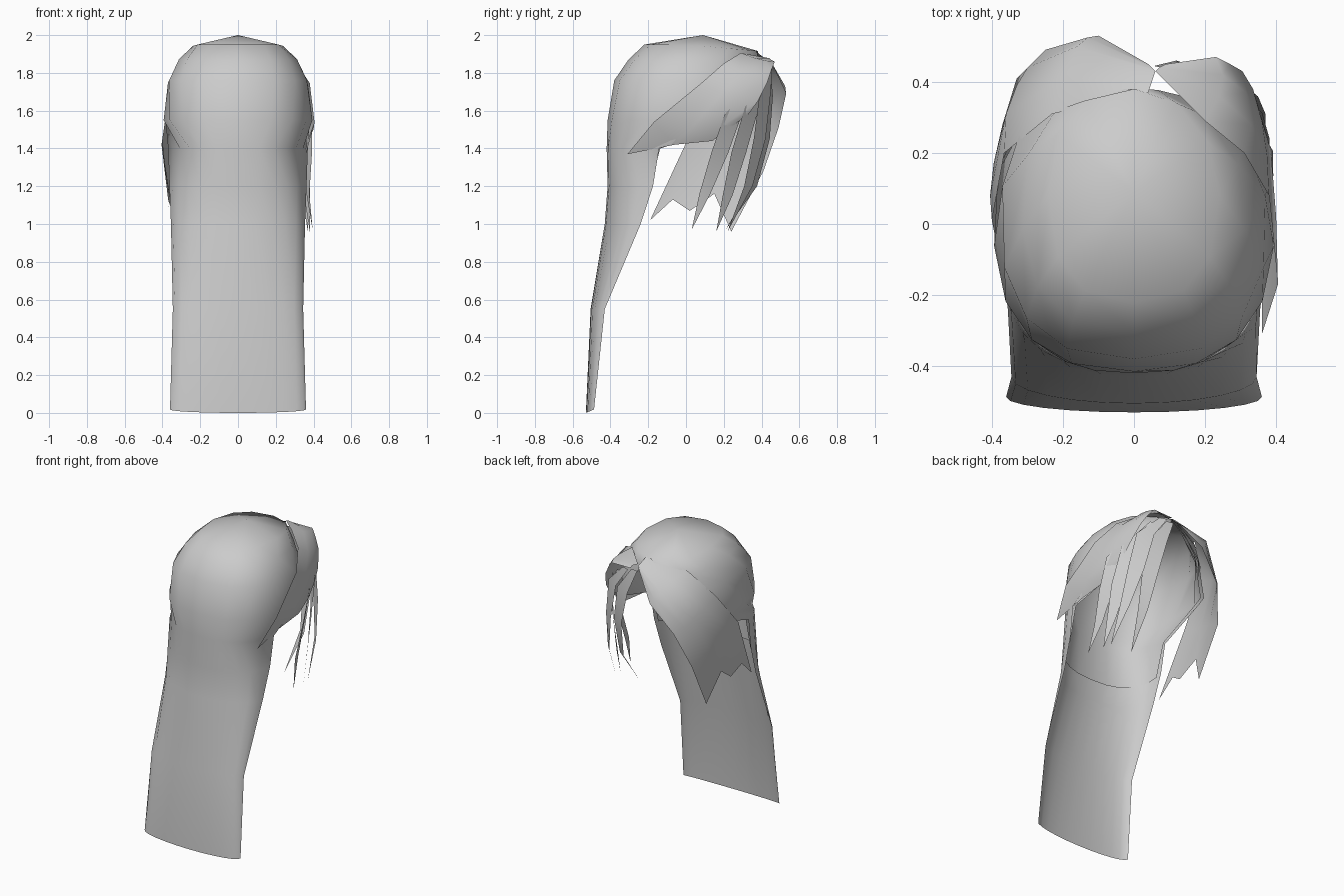
import bpy, bmesh, math
from mathutils import Vector


def make(name, rows, tip=None):
    """Skin a grid of points; optionally fan the first row to a tip point."""
    bm = bmesh.new()
    grid = [[bm.verts.new(p) for p in r] for r in rows]
    for a, b in zip(grid, grid[1:]):
        for i in range(len(a) - 1):
            bm.faces.new((a[i], a[i + 1], b[i + 1], b[i]))
    if tip:
        t = bm.verts.new(tip)
        for i in range(len(grid[0]) - 1):
            bm.faces.new((t, grid[0][i + 1], grid[0][i]))
    bmesh.ops.remove_doubles(bm, verts=bm.verts, dist=0.0005)
    bmesh.ops.recalc_face_normals(bm, faces=bm.faces)
    me = bpy.data.meshes.new(name)
    bm.to_mesh(me)
    bm.free()
    for p in me.polygons:
        p.use_smooth = True
    ob = bpy.data.objects.new(name, me)
    bpy.context.collection.objects.link(ob)
    return ob


# Skull cap flowing into the long back panel: z, half width, centre y, depth, sweep angle
profile = [
    (1.95, .24, .08, .30, 180),
    (1.87, .315, .04, .345, 168),
    (1.76, .375, .01, .39, 150),
    (1.55, .395, .00, .415, 127),
    (1.40, .38, .00, .42, 75),
    (1.20, .365, -.12, .295, 83),
    (1.00, .355, -.24, .19, 90),
    (.55, .345, -.43, .075, 90),
    (.00, .36, -.487, .043, 90),
]


def power(v, p):
    return math.copysign(abs(v) ** p, v)


def shell(rows, inset=0.0, n=12, lift=0.0):
    """Squarish arcs open at the front; the crown dips forward, the last row lifts at its ends."""
    out = []
    for k, (z, a, yc, b, sweep) in enumerate(rows):
        row = []
        for i in range(n + 1):
            t = math.radians(sweep) * (2 * i / n - 1)
            s, c = math.sin(t), math.cos(t)
            p = .8 if z > 1.1 and (c > 0 or s < 0) else 1
            x = (a - inset) * power(s, p)
            y = yc - (b - inset) * power(c, p)
            dz = lift * (1 - c) if k == len(rows) - 1 else 0
            if z > 1.5:
                dz -= .09 * max(0, y)
            row.append((x, y, z + dz))
        out.append(row)
    return out


make("back_hair", shell(profile, lift=.018), (0, .09, 2.0))
# Inner lining that ends at the nape
nape = profile[:5] + [(1.12, .365, -.17, .25, 86)]
make("inner_lining", shell(nape, .018, lift=.06), (0, .09, 1.975))

# Large fringe swept to the left, ending in three points
make("left_fringe", [
    [(.04, .37, 1.915), (-.23, .31, 1.865), (-.365, .20, 1.69), (-.40, .01, 1.45), (-.36, -.19, 1.02)],
    [(.05, .40, 1.89), (-.19, .42, 1.83), (-.36, .31, 1.65), (-.405, .08, 1.42), (-.37, -.07, 1.13)],
    [(.06, .43, 1.87), (-.16, .50, 1.77), (-.33, .39, 1.60), (-.395, .17, 1.38), (-.35, .02, 1.07)],
    [(.05, .44, 1.87), (-.13, .525, 1.73), (-.30, .44, 1.55), (-.37, .28, 1.35), (-.37, .15, 1.16)],
    [(.04, .45, 1.86), (-.10, .53, 1.69), (-.25, .49, 1.51), (-.33, .41, 1.28), (-.32, .24, .96)],
])

# Smaller leaf-shaped fringe swept back over the right side
make("right_fringe", [
    [(.06, .43, 1.88), (.20, .29, 1.905), (.31, .20, 1.85), (.38, .08, 1.745), (.405, -.17, 1.54), (.36, -.31, 1.37)],
    [(.07, .44, 1.88), (.24, .36, 1.88), (.33, .28, 1.80), (.375, .19, 1.69), (.40, .02, 1.50), (.36, -.06, 1.42)],
    [(.09, .45, 1.87), (.25, .42, 1.865), (.315, .37, 1.79), (.36, .29, 1.69), (.385, .21, 1.53), (.36, .14, 1.44)],
    [(.10, .45, 1.85), (.23, .47, 1.86), (.27, .45, 1.81), (.305, .43, 1.75), (.335, .38, 1.65), (.345, .33, 1.58)],
])


# Tapered hanging strands, flat against the head
def strand(name, path, widths):
    rows = []
    for p, w in zip(path, widths):
        p = Vector(p)
        side = Vector((-p.y, p.x, 0)).normalized() * w / 2
        rows.append([p - side, p + side])
    make(name, rows)


strands = [
    [(.14, .45, 1.84), (.26, .42, 1.70), (.31, .39, 1.45), (.35, .33, 1.20), (.37, .22, .96)],
    [(.20, .43, 1.80), (.32, .35, 1.62), (.35, .28, 1.38), (.365, .22, 1.15), (.38, .16, .96)],
    [(.30, .35, 1.72), (.36, .25, 1.58), (.37, .18, 1.38), (.37, .10, 1.16), (.395, .03, .97)],
    [(.08, .44, 1.84), (.17, .44, 1.68), (.22, .42, 1.45), (.23, .36, 1.20), (.20, .21, .97)],
]
for k, path in enumerate(strands, 1):
    strand(f"right_strand_{k}", path, (.05, .11, .10, .06, 0))
